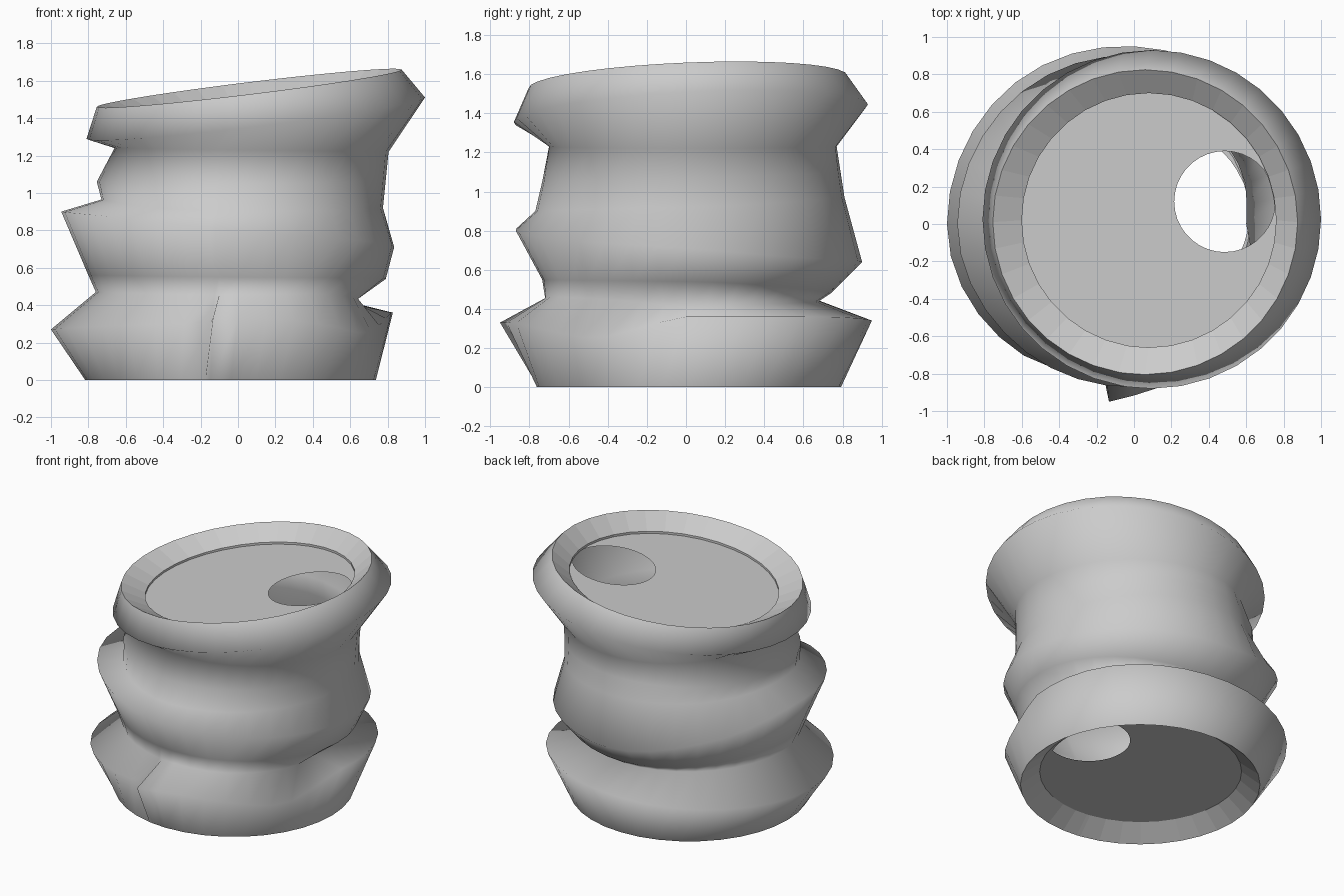
import bpy, bmesh
from math import sin, cos, radians, hypot

if "Cube" in bpy.data.objects:
    bpy.data.objects.remove(bpy.data.objects["Cube"])

ANGLES = sorted([i * 10 for i in range(36)] + [262])


def sample(keys, a, k):
    """Periodic, overshoot-free cubic through (angle, z, radius) keys."""
    n = len(keys)

    def key(i):
        t = keys[i % n]
        return t[0] + 360 * (i // n), t[k]

    def slope(i):
        (x0, y0), (x1, y1), (x2, y2) = key(i - 1), key(i), key(i + 1)
        d0, d1 = (y1 - y0) / (x1 - x0), (y2 - y1) / (x2 - x1)
        return 0 if d0 * d1 <= 0 else 2 * d0 * d1 / (d0 + d1)

    i = max(j for j in range(n) if keys[j][0] <= a)
    (x0, y0), (x1, y1) = key(i), key(i + 1)
    h = x1 - x0
    t = (a - x0) / h
    return (y0 * (1 + 2 * t) * (1 - t) ** 2 + slope(i) * h * t * (1 - t) ** 2
            + y1 * t * t * (3 - 2 * t) + slope(i + 1) * h * t * t * (t - 1))


def keyed_ring(keys):
    out = []
    for a in ANGLES:
        z, r = sample(keys, a, 1), sample(keys, a, 2)
        out.append((r * cos(radians(a)), r * sin(radians(a)), z))
    return out


def tilted_ring(cx, cy, r, z, sx=0, sy=0):
    out = []
    for a in ANGLES:
        dx, dy = r * cos(radians(a)), r * sin(radians(a))
        out.append((cx + dx, cy + dy, z + sx * dx + sy * dy))
    return out


def loft(name, rings, smooth):
    bm = bmesh.new()
    rows = [[bm.verts.new(p) for p in ring] for ring in rings]
    n = len(ANGLES)
    for lo, hi in zip(rows, rows[1:]):
        for i in range(n):
            j = (i + 1) % n
            f = bm.faces.new((lo[i], lo[j], hi[j], hi[i]))
            f.smooth = smooth
    me = bpy.data.meshes.new(name)
    bm.to_mesh(me)
    bm.free()
    ob = bpy.data.objects.new(name, me)
    bpy.context.collection.objects.link(ob)
    return ob


def holed_disc(name, cx, cy, r, z, sx=0, sy=0):
    """Disc with an off-centre round hole, trimmed to the disc's edge."""
    hole = []
    for x, y, _ in tilted_ring(0.485, 0.12, 0.27, 0):
        dx, dy = x - cx, y - cy
        s = min(1, (r - 0.004) / max(hypot(dx, dy), 1e-6))
        dx, dy = dx * s, dy * s
        hole.append((cx + dx, cy + dy, z + sx * dx + sy * dy))
    return loft(name, [tilted_ring(cx, cy, r, z, sx, sy), hole], False)


# Rings shared between the wall and the inward lips
base = tilted_ring(-0.04, 0.015, 0.777, 0)
rim = tilted_ring(0.06, 0.01, 0.815, 1.56, 0.122, 0.04)

# Rippled outer wall
ridge_low = [(0, .36, .82), (45, .36, .92), (90, .34, .95), (135, .30, .99),
             (180, .27, 1.0), (225, .29, .93), (260, .31, .84), (262, .33, .96),
             (275, .33, .89), (300, .30, .86), (325, .25, .83), (345, .31, .80)]
valley = [(0, .41, .60), (25, .42, .64), (90, .44, .68), (180, .47, .76),
          (270, .455, .72), (300, .46, .75), (335, .44, .70)]
shoulder = [(0, .54, .79), (90, .48, .74), (180, .56, .80), (270, .55, .735)]
ridge_mid = [(0, .71, .835), (45, .66, .87), (90, .64, .90), (135, .76, .93),
             (180, .90, .945), (225, .87, .90), (270, .80, .87), (315, .75, .85)]
above_mid = [(0, .92, .775), (90, .97, .81), (180, .965, .73), (270, .90, .77)]
waist = [(0, 1.07, .79), (90, 1.10, .79), (180, 1.06, .755), (270, 1.05, .735)]
neck = [(0, 1.22, .805), (90, 1.23, .77), (180, 1.24, .66), (270, 1.23, .70)]
wall_rings = [base]
wall_rings += [keyed_ring(k) for k in
               (ridge_low, valley, shoulder, ridge_mid, above_mid, waist, neck)]
wall_rings += [tilted_ring(0.095, 0.025, 0.905, 1.40, 0.122, 0.05), rim]
loft("outer_wall", wall_rings, True)

# Sloping lips inside the top and bottom openings
top_args = (0.08, 0.02, 0.68)
loft("top_lip", [rim, tilted_ring(*top_args, 1.475, 0.122, 0.04),
                 tilted_ring(*top_args, 1.46, 0.122, 0.04)], False)
bottom_args = (-0.035, 0.025, 0.655)
loft("bottom_lip", [tilted_ring(*bottom_args, 0.09), base], False)

# Inset discs with the round opening
holed_disc("top_disc", *top_args, 1.46, 0.122, 0.04)
holed_disc("bottom_disc", *bottom_args, 0.09)
